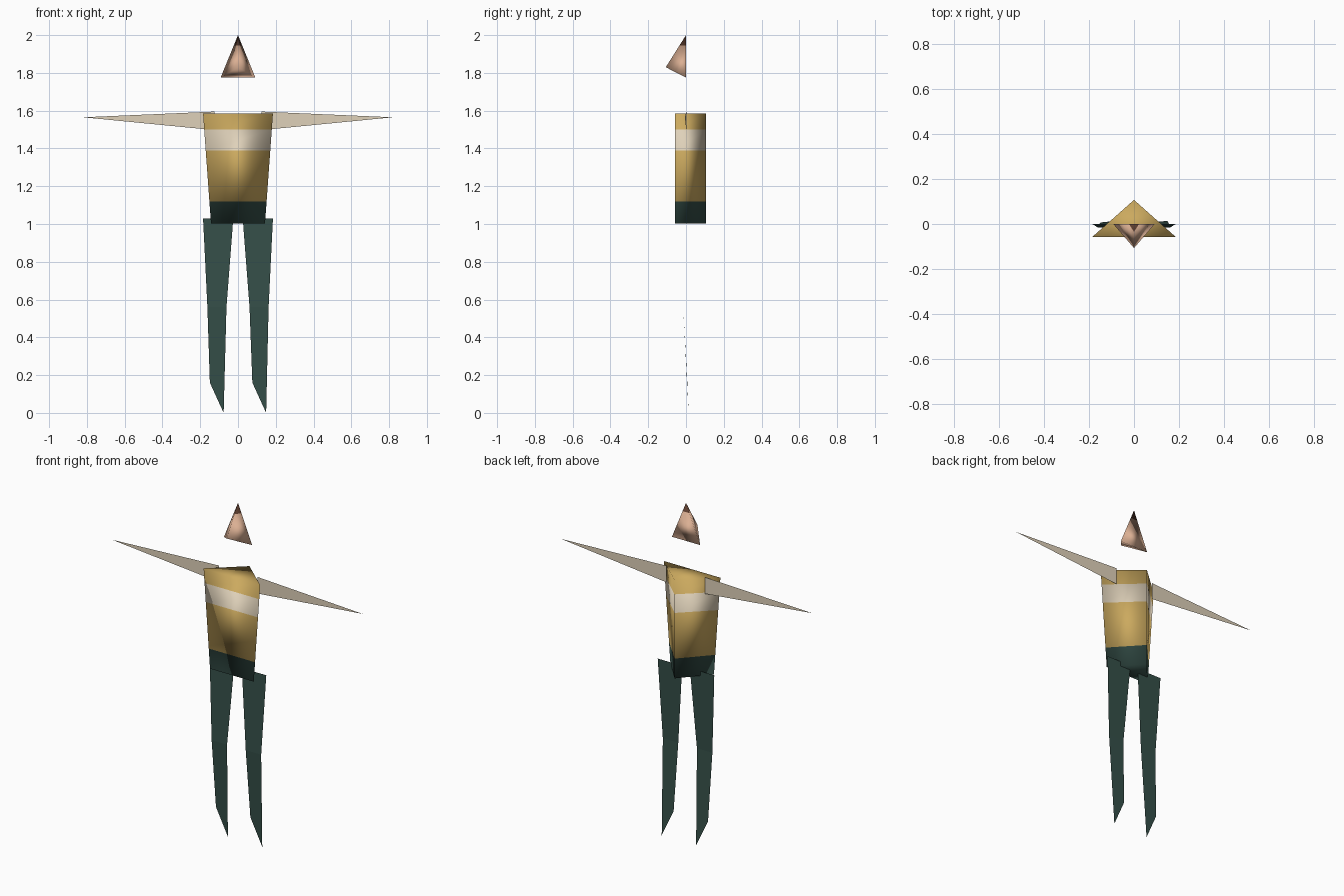
import bpy
import bmesh
from mathutils import Vector

cube = bpy.data.objects.get("Cube")
if cube:
    bpy.data.objects.remove(cube, do_unlink=True)


def material(name, rgb):
    linear = [(c / 255) ** 2.2 for c in rgb] + [1.0]
    mat = bpy.data.materials.new(name)
    mat.use_nodes = True
    mat.diffuse_color = linear
    mat.node_tree.nodes["Principled BSDF"].inputs["Base Color"].default_value = linear
    return mat


gold = material("gold cloth", (202, 168, 95))
cream = material("cream cloth", (222, 208, 184))
green = material("dark green cloth", (56, 80, 74))
skin = material("skin", (218, 174, 146))
brown = material("brown hair", (96, 66, 52))


def finish(name, bm, mats):
    mesh = bpy.data.meshes.new(name)
    bm.to_mesh(mesh)
    bm.free()
    for mat in mats:
        mesh.materials.append(mat)
    obj = bpy.data.objects.new(name, mesh)
    bpy.context.collection.objects.link(obj)
    return obj


def banded_solid(name, corners, faces, bands):
    """Smooth closed solid, cut at each band's top height and coloured by band."""
    bm = bmesh.new()
    verts = [bm.verts.new(c) for c in corners]
    for face in faces:
        bm.faces.new([verts[i] for i in face])
    bmesh.ops.recalc_face_normals(bm, faces=bm.faces[:])
    bm.normal_update()
    known = [(v.co.copy(), v.normal.copy()) for v in bm.verts]
    edges = [(known[e.verts[0].index], known[e.verts[1].index])
             for e in bm.edges if bm.verts.index_update() is None]
    for top, _ in bands[:-1]:
        bmesh.ops.bisect_plane(bm, geom=bm.verts[:] + bm.edges[:] + bm.faces[:],
                               plane_co=(0, 0, top), plane_no=(0, 0, 1))
    mats = list(dict.fromkeys(mat for _, mat in bands))
    for f in bm.faces:
        f.smooth = True
        z = f.calc_center_median().z
        f.material_index = mats.index(next(m for top, m in bands if z <= top + 0.001))
    obj = finish(name, bm, mats)

    # Keep the shading of the uncut solid across the colour cuts
    normals = []
    for v in obj.data.vertices:
        (a, na), (b, nb) = min(edges, key=lambda e: (v.co - e[0][0]).length
                               + (v.co - e[1][0]).length - (e[0][0] - e[1][0]).length)
        normals.append(na.lerp(nb, (v.co - a).length / (b - a).length).normalized())
    obj.data.normals_split_custom_set_from_vertices(normals)
    return obj


def sheet(name, polygons, mat):
    """Thin cloth sheet made of neighbouring flat polygons."""
    bm = bmesh.new()
    for polygon in polygons:
        bm.faces.new([bm.verts.new(p) for p in polygon])
    bmesh.ops.remove_doubles(bm, verts=bm.verts[:], dist=0.0005)
    return finish(name, bm, [mat])


# Torso: tapered three-sided prism with a chest stripe
FRONT, BACK = -0.057, 0.107
torso = []
for half, z in ((0.143, 1.003), (0.185, 1.585)):
    torso += [(-half, FRONT, z), (half, FRONT, z), (0, BACK, z)]
banded_solid("torso", torso,
             [(0, 1, 2), (3, 4, 5), (0, 1, 4, 3), (1, 2, 5, 4), (2, 0, 3, 5)],
             [(1.12, green), (1.39, gold), (1.5, cream), (1.585, gold)])

# Head: four-sided pyramid with a dark tip of hair
banded_solid("head",
             [(0, 0, 2), (-0.092, 0, 1.775), (0.092, 0, 1.775), (0, -0.107, 1.83)],
             [(0, 1, 3), (0, 3, 2), (0, 2, 1), (1, 2, 3)],
             [(1.945, skin), (2.0, brown)])

# Arms: long triangles reaching sideways
for side, label in ((1, "left"), (-1, "right")):
    arm = [(0.125 * side, 0.002, 1.497), (0.82 * side, -0.006, 1.565),
           (0.125 * side, 0.002, 1.595)]
    sheet(label + "_arm", [arm if side > 0 else arm[::-1]], cream)

# Legs: folded strips, both feet pointing towards +x
for side, label in ((1, "left"), (-1, "right")):
    hip = sorted([0.025 * side, 0.185 * side])
    knee = sorted([0.061 * side, 0.162 * side])
    ankle, toe = sorted([0.076 * side, 0.149 * side])
    h0, h1 = [Vector((x, 0.0, 1.03)) for x in hip]
    k0, k1 = [Vector((x, -0.015, 0.56)) for x in knee]
    a = Vector((ankle, 0.007, 0.16))
    t = Vector((toe, 0.014, 0.0))
    sheet(label + "_leg", [(k0, k1, h1, h0), (a, t, k1, k0)], green)
